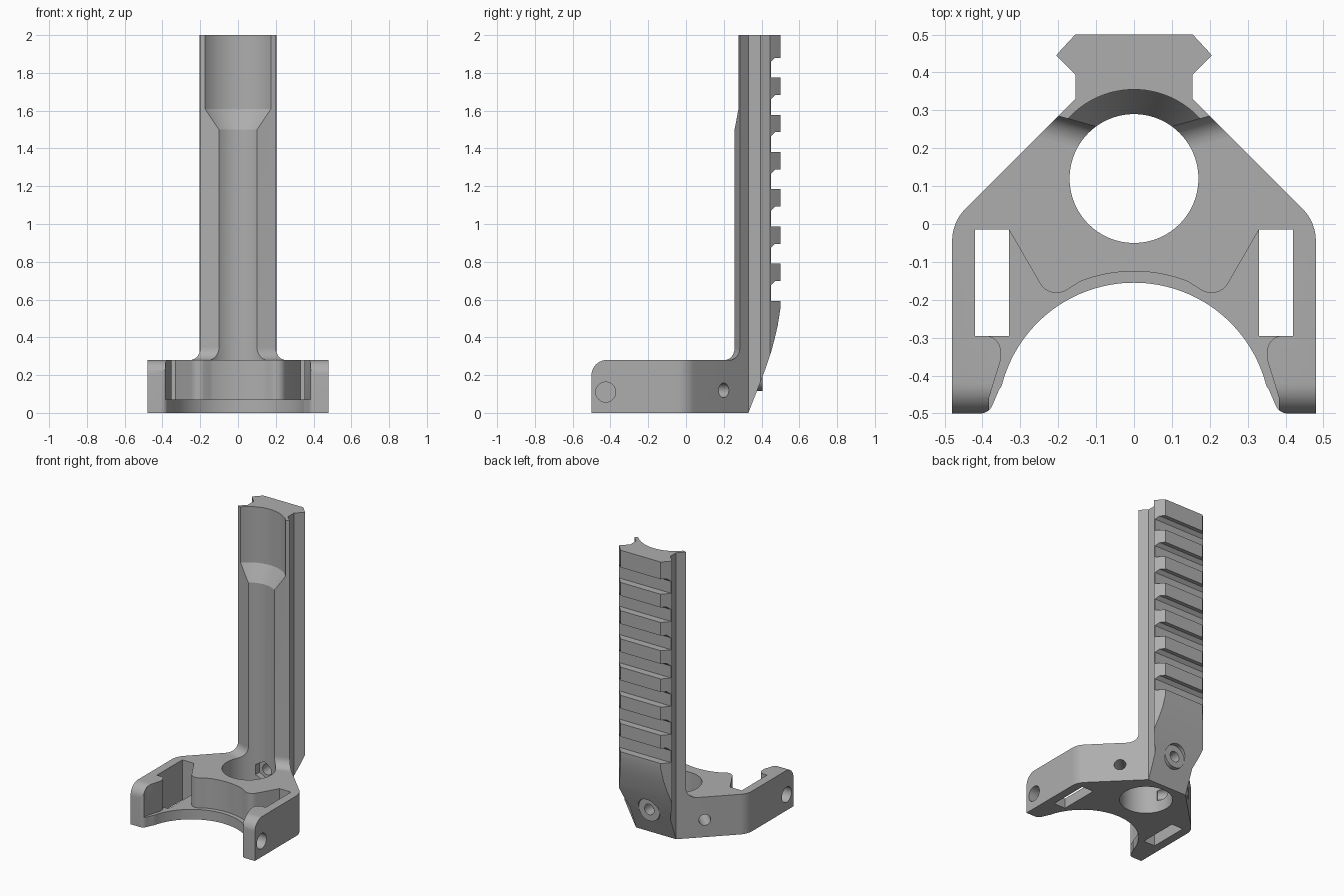
import bpy, bmesh, math
from mathutils import Vector, Matrix

cube = bpy.data.objects.get("Cube")
if cube:
    bpy.data.objects.remove(cube, do_unlink=True)

X, Y, Z = Vector((1, 0, 0)), Vector((0, 1, 0)), Vector((0, 0, 1))
BASE_TOP, FLANGE_TOP = 0.28, 0.07
BORE_Y, ARC_Y = 0.12, -0.515


def make_object(name, bm):
    bmesh.ops.recalc_face_normals(bm, faces=bm.faces)
    mesh = bpy.data.meshes.new(name)
    bm.to_mesh(mesh)
    bm.free()
    obj = bpy.data.objects.new(name, mesh)
    bpy.context.scene.collection.objects.link(obj)
    return obj


def prism(name, pts, lo, hi, a=X, b=Y, t=Z, origin=Vector()):
    """Extrude a 2D outline in the a/b plane along t."""
    bm = bmesh.new()
    ends = [[bm.verts.new(origin + a * p + b * q + t * h) for p, q in pts] for h in (lo, hi)]
    for ring in ends:
        bm.faces.new(ring)
    n = len(pts)
    for i in range(n):
        j = (i + 1) % n
        bm.faces.new((ends[0][i], ends[0][j], ends[1][j], ends[1][i]))
    return make_object(name, bm)


def side_prism(name, pts, half):
    return prism(name, pts, -half, half, Y, Z, X)


def cylinder(name, center, axis, radius, length, sides=48):
    bm = bmesh.new()
    turn = Vector(axis).to_track_quat('Z', 'Y').to_matrix().to_4x4()
    bmesh.ops.create_cone(bm, cap_ends=True, segments=sides, radius1=radius, radius2=radius,
                          depth=length, matrix=Matrix.Translation(center) @ turn)
    return make_object(name, bm)


def turned(name, profile, y, sides=96):
    """Solid of revolution about a vertical axis from (radius, z) pairs."""
    bm = bmesh.new()
    angles = [math.tau * i / sides for i in range(sides)]
    rings = [[bm.verts.new((r * math.cos(k), y + r * math.sin(k), z)) for k in angles]
             for r, z in profile]
    bm.faces.new(rings[0])
    bm.faces.new(rings[-1])
    for low, high in zip(rings, rings[1:]):
        for i in range(sides):
            j = (i + 1) % sides
            bm.faces.new((low[i], low[j], high[j], high[i]))
    return make_object(name, bm)


def combine(target, other, operation):
    mod = target.modifiers.new("cut", 'BOOLEAN')
    mod.operation, mod.solver, mod.object = operation, 'EXACT', other
    bpy.context.view_layer.update()
    graph = bpy.context.evaluated_depsgraph_get()
    mesh = bpy.data.meshes.new_from_object(target.evaluated_get(graph))
    target.modifiers.clear()
    target.data = mesh
    bpy.data.objects.remove(other, do_unlink=True)


def arc(cx, cy, r, start, end, steps=16):
    ks = [math.radians(start + (end - start) * i / steps) for i in range(steps + 1)]
    return [(cx + r * math.cos(k), cy + r * math.sin(k)) for k in ks]


def rounded(corners, steps=8):
    """Round the corners of an open chain of (x, y, radius)."""
    out = []
    for i, (x, y, r) in enumerate(corners):
        p = Vector((x, y))
        if not r:
            out.append((x, y))
            continue
        d1 = (Vector(corners[i - 1][:2]) - p).normalized()
        d2 = (Vector(corners[i + 1][:2]) - p).normalized()
        half = d1.angle(d2) / 2
        c = p + (d1 + d2).normalized() * (r / math.sin(half))
        s, e = p + d1 * (r / math.tan(half)) - c, p + d2 * (r / math.tan(half)) - c
        sweep = s.angle_signed(e)
        for k in range(steps + 1):
            v = Matrix.Rotation(-sweep * k / steps, 2) @ s
            out.append(tuple(c + v))
    return out


def mirrored(half):
    """Close a right-hand chain with its mirror image."""
    return half + [(-x, y) for x, y in reversed(half) if abs(x) > 1e-6]


# Base yoke: curved front opening, two legs, sloping rear sides
outline = arc(0, ARC_Y, 0.36, 90, 14, 32) + rounded([
    (0.355, -0.435, 0), (0.383, -0.5, 0.035), (0.48, -0.5, 0), (0.48, 0.005, 0.12),
    (0.155, 0.33, 0)])
bracket = prism("rail_bracket", mirrored(outline), 0, BASE_TOP)

# Upright with dovetail rail section
section = mirrored([(0.1, 0.257), (0.2, 0.285), (0.155, 0.33), (0.155, 0.395),
                    (0.195, 0.435), (0.205, 0.445), (0.195, 0.457), (0.155, 0.5)])
combine(bracket, prism("upright", section, 0, 2), 'UNION')

# Concave fillets where the upright meets the base
R = 0.065
fillet_shape = [(-0.03, 0.25), (R, 0.25)] + arc(R, BASE_TOP + R, R, 270, 180, 10) + [(-0.03, BASE_TOP + R)]
for s in (1, -1):
    along = Vector((s * 0.1, 0.028, 0)).normalized()
    outward = Vector((s * 0.028, -0.1, 0)).normalized()
    fillet = prism("fillet", fillet_shape, -0.08, 0.2, outward, Z, along, Vector((s * 0.1, 0.257, 0)))
    clip = prism("fillet_clip", [(0, 0.485), (s * 0.485, 0), (0, 0)], 0.1, 0.5)
    combine(fillet, clip, 'INTERSECT')
    combine(bracket, fillet, 'UNION')

# Pocket above the front flange
pocket = arc(0, ARC_Y, 0.39, 90, 69, 14) + rounded([
    (0.15, -0.157, 0), (0.222, -0.202, 0.05), (0.33, -0.015, 0), (0.42, -0.015, 0),
    (0.42, -0.295, 0), (0.352, -0.295, 0.04), (0.352, -0.36, 0), (0.383, -0.46, 0),
    (0.383, -0.6, 0)])
combine(bracket, prism("pocket", mirrored(pocket), FLANGE_TOP, 0.4), 'DIFFERENCE')

# Through slots beside the legs
for s in (1, -1):
    slot = [(s * x, y) for x, y in ((0.33, -0.295), (0.42, -0.295), (0.42, -0.015), (0.33, -0.015))]
    combine(bracket, prism("strap_slot", slot, -0.1, 0.4), 'DIFFERENCE')

# Rounded front tops of the legs
leg_round = arc(-0.42, 0.2, 0.08, 180, 90, 10) + [(-0.42, 0.35), (-0.55, 0.35), (-0.55, 0.2)]
combine(bracket, side_prism("leg_round", leg_round, 0.6), 'DIFFERENCE')

# Swept underside at the back of the upright
sweep = [(0.33, 0), (0.395, 0.165), (0.425, 0.245), (0.45, 0.32), (0.47, 0.395), (0.486, 0.465),
         (0.501, 0.56), (0.6, 0.56), (0.6, -0.1), (0.29, -0.1)]
combine(bracket, side_prism("rear_sweep", sweep, 0.5), 'DIFFERENCE')

# Stepped barrel bore
bore = [(0.17, -0.1), (0.17, 1.5), (0.235, 1.61), (0.235, 2.1)]
combine(bracket, turned("bore", bore, BORE_Y), 'DIFFERENCE')

# Cross grooves along the rail
for i in range(7):
    top = 1.88 - 0.197 * i
    groove = [(0.6, top), (0.472, top), (0.45, top - 0.022), (0.45, top - 0.105), (0.6, top - 0.105)]
    combine(bracket, side_prism("groove", groove, 0.4), 'DIFFERENCE')

# Rear screw seat, clearance hole and hexagonal nut pocket
SCREW_Z = 0.195
combine(bracket, cylinder("screw_boss", (0, 0.36, SCREW_Z), Y, 0.08, 0.09), 'UNION')
combine(bracket, cylinder("counterbore", (0, 0.505, SCREW_Z), Y, 0.0805, 0.2), 'DIFFERENCE')
combine(bracket, cylinder("screw_hole", (0, 0.35, SCREW_Z), Y, 0.037, 0.3), 'DIFFERENCE')
combine(bracket, cylinder("nut_pocket", (0, 0.24, SCREW_Z), Y, 0.07, 0.17, 6), 'DIFFERENCE')

# Set-screw holes on the slopes and blind holes in the legs
for s in (1, -1):
    combine(bracket, cylinder("set_hole", (s * 0.285, 0.2, 0.12), (s, 1, 0), 0.038, 0.4), 'DIFFERENCE')
    combine(bracket, cylinder("leg_hole", (s * 0.47, -0.425, 0.11), X, 0.053, 0.12), 'DIFFERENCE')

# Plain grey material
grey = bpy.data.materials.new("plain grey")
grey.use_nodes = True
colour = (0.42, 0.42, 0.42, 1)
grey.diffuse_color = colour
grey.node_tree.nodes["Principled BSDF"].inputs["Base Color"].default_value = colour
bracket.data.materials.clear()
bracket.data.materials.append(grey)

bpy.ops.object.select_all(action='DESELECT')
bracket.select_set(True)
bpy.context.view_layer.objects.active = bracket
bpy.ops.object.shade_smooth_by_angle(angle=math.radians(25))
